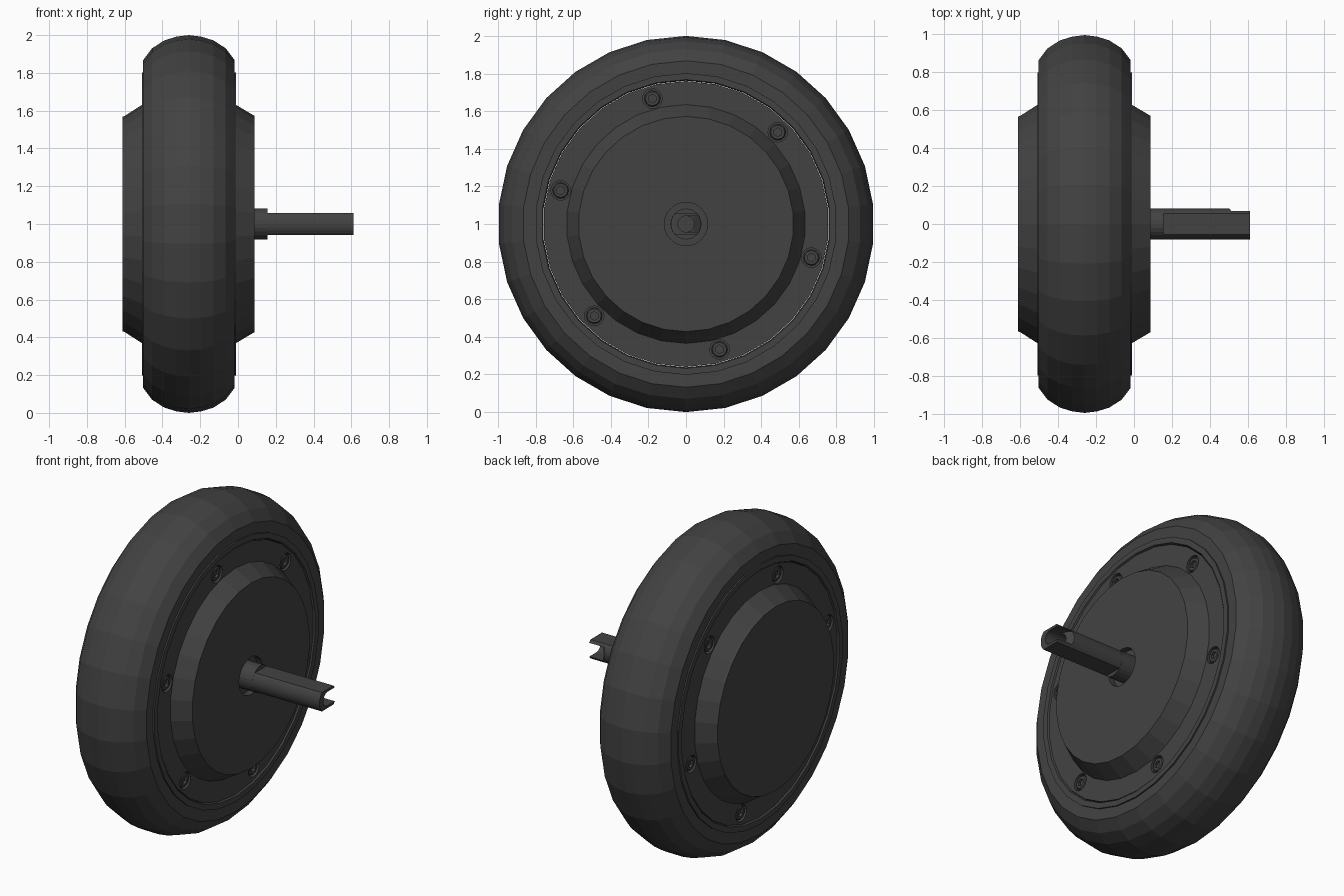
import bpy, bmesh
from math import sin, cos, pi, radians, asin
from mathutils import Matrix, Vector

if "Cube" in bpy.data.objects:
    bpy.data.objects.remove(bpy.data.objects["Cube"])

AXLE = Vector((0, 0, 1))
MID = -0.26          # mid plane of the wheel

dark = bpy.data.materials.new("dark_grey")
dark.diffuse_color = (0.055, 0.055, 0.055, 1)
dark.use_nodes = True
dark.node_tree.nodes["Principled BSDF"].inputs["Base Color"].default_value = dark.diffuse_color


def finish(name, bm):
    bmesh.ops.recalc_face_normals(bm, faces=bm.faces)
    me = bpy.data.meshes.new(name)
    bm.to_mesh(me)
    bm.free()
    ob = bpy.data.objects.new(name, me)
    bpy.context.collection.objects.link(ob)
    me.materials.append(dark)
    return ob


def revolve(name, profile, n=30, closed=False, centre=(0, 0)):
    """Turn (x, radius) points about an x axis; ends are capped unless closed."""
    bm = bmesh.new()
    rings = []
    for x, r in profile:
        rings.append([bm.verts.new((x, centre[0] + r * sin(2 * pi * i / n),
                                    1 + centre[1] + r * cos(2 * pi * i / n))) for i in range(n)])
    pairs = list(zip(rings, rings[1:]))
    if closed:
        pairs.append((rings[-1], rings[0]))
    for a, b in pairs:
        for i in range(n):
            j = (i + 1) % n
            bm.faces.new((a[i], a[j], b[j], b[i]))
    if not closed:
        bm.faces.new(rings[0])
        bm.faces.new(rings[-1])
    return finish(name, bm)


def prism(name, points, axis_map, lo, hi):
    """Extrude a 2D outline between lo and hi."""
    bm = bmesh.new()
    a = [bm.verts.new(axis_map(u, v, lo)) for u, v in points]
    b = [bm.verts.new(axis_map(u, v, hi)) for u, v in points]
    bm.faces.new(a)
    bm.faces.new(b)
    for i in range(len(a)):
        j = (i + 1) % len(a)
        bm.faces.new((a[i], a[j], b[j], b[i]))
    return finish(name, bm)


def cut(ob, cutters):
    for c in cutters:
        m = ob.modifiers.new("cut", 'BOOLEAN')
        m.operation = 'DIFFERENCE'
        m.solver = 'EXACT'
        m.object = c
    bpy.context.view_layer.update()
    me = bpy.data.meshes.new_from_object(
        ob.evaluated_get(bpy.context.evaluated_depsgraph_get()))
    ob.modifiers.clear()
    ob.data = me
    for c in cutters:
        bpy.data.objects.remove(c)


def both(pts):
    """Mirror a half profile given as (offset from mid plane, radius)."""
    return [(MID - d, r) for d, r in pts] + [(MID + d, r) for d, r in reversed(pts)]


# Tyre: rounded tread with flat side walls
half = [(0.24, 0.80), (0.242, 0.868), (0.195, 0.93), (0.13, 0.972), (0.065, 0.992)]
tyre = [(MID - d, r) for d, r in half] + [(MID, 1.0)] + \
       [(MID + d, r) for d, r in reversed(half)]
revolve("tyre", tyre, closed=True)

# Rim: band whose lips stand slightly proud of the tyre walls
revolve("rim", both([(0.236, 0.762), (0.249, 0.768), (0.249, 0.802)]), closed=True)

# Motor housing: raised round covers on both sides, axle recess on the right
housing = revolve("motor_housing", [
    (-0.612, 0.560), (-0.612, 0.568), (-0.600, 0.572), (-0.502, 0.635), (-0.502, 0.760),
    (-0.018, 0.760), (-0.018, 0.635), (0.088, 0.572), (0.088, 0.115),
    (0.050, 0.115), (0.050, 0.070)])

# Six socket bolts per side, set in counterbores
cutters = []
for side, face in ((1, -0.018), (-1, -0.502)):
    for k in range(6):
        a = radians(-15 + 60 * k)
        c = (0.69 * cos(a), 0.69 * sin(a))
        cutters.append(revolve("bolt_cutter", [(face - side * 0.025, 0.052),
                                               (face + side * 0.03, 0.052)], 16, centre=c))
        top = face - side * 0.003
        bolt = revolve("bolt", [(face - side * 0.025, 0.043), (top - side * 0.006, 0.043),
                                (top, 0.037)], 12, centre=c)
        cut(bolt, [revolve("socket_cutter", [(top - side * 0.015, 0.023),
                                             (top + side * 0.02, 0.023)], 6, centre=c)])
cut(housing, cutters)

# Axle collar
revolve("axle_collar", [(0.03, 0.082), (0.155, 0.082)], 24)

# Axle: round bar with flats above and below
R, FLAT = 0.081, 0.058
lim = asin(FLAT / R)
arc = [(R * cos(t), R * sin(t)) for t in (lim * (i / 5 - 1) for i in range(11))]
outline = arc + [(-y, -z) for y, z in arc]
axle = prism("axle", outline, lambda u, v, w: (w, u, 1 + v), 0.14, 0.612)

# Cable bore in the axle end with a slot open to the back
bore = revolve("bore_cutter", [(0.47, 0.043), (0.70, 0.043)], 20)
cut(axle, [bore])
slot = prism("slot_cutter", [(0.49, 0.10), (0.505, 0.078), (0.53, 0.045), (0.55, 0.0),
                             (0.70, 0.0), (0.70, 0.10)],
             lambda u, v, w: (u, v, 1 + w), -0.0425, 0.0425)
cut(axle, [slot])
